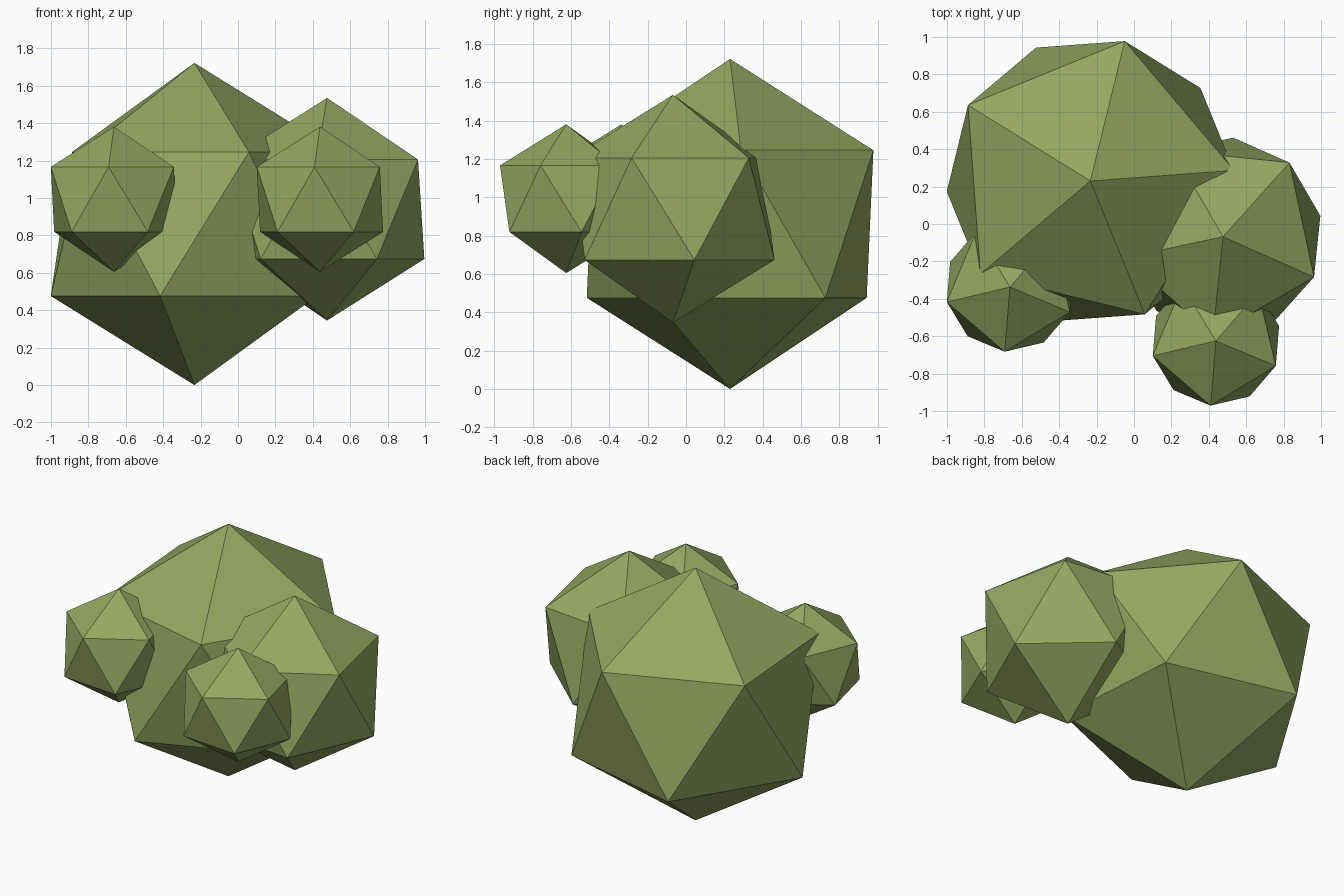
import bpy
from math import radians

if "Cube" in bpy.data.objects:
    bpy.data.objects.remove(bpy.data.objects["Cube"])

leaf = bpy.data.materials.new("leaf_green")
leaf.diffuse_color = (0.30, 0.39, 0.12, 1)
leaf.use_nodes = True
leaf.node_tree.nodes["Principled BSDF"].inputs["Base Color"].default_value = leaf.diffuse_color


def clump(name, radius, centre, turn):
    """One faceted leaf clump: a 20-sided ball turned about z."""
    bpy.ops.mesh.primitive_ico_sphere_add(
        subdivisions=1, radius=radius, location=centre,
        rotation=(0, 0, radians(turn)))
    ob = bpy.context.object
    ob.name = name
    ob.data.materials.append(leaf)
    return ob


# main body of the bush, standing on the ground
clump("main_clump", 0.861, (-0.233, 0.23, 0.861), 4.2)
# medium clump on the right
clump("side_clump", 0.595, (0.476, -0.068, 0.94), 48.1)
# two equal small clumps at the front
clump("small_clump_left", 0.388, (-0.663, -0.337, 0.993), 49.3)
clump("small_clump_right", 0.388, (0.438, -0.625, 0.993), 49.3)
